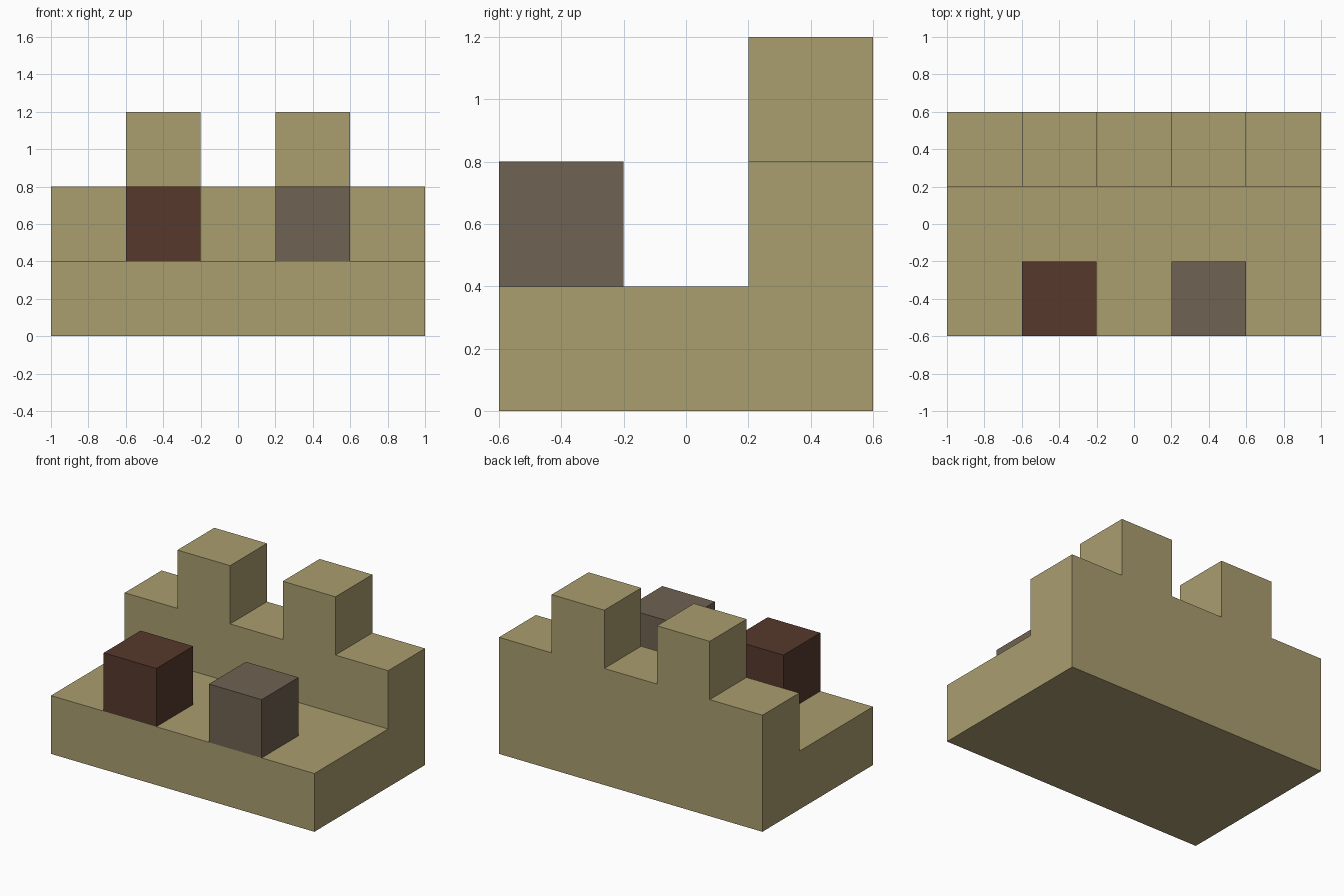
import bpy
import bmesh
from mathutils import Matrix, Vector

cube = bpy.data.objects.get("Cube")
if cube:
    bpy.data.objects.remove(cube, do_unlink=True)

UNIT = 0.4  # edge length of one building block


def make_material(name, colour):
    mat = bpy.data.materials.new(name)
    mat.use_nodes = True
    mat.diffuse_color = colour
    mat.node_tree.nodes["Principled BSDF"].inputs["Base Color"].default_value = colour
    return mat


def add_box(bm, size, centre):
    matrix = Matrix.Translation(centre) @ Matrix.Diagonal((*size, 1))
    bmesh.ops.create_cube(bm, size=1, matrix=matrix)


def finish(bm, name, mat):
    bmesh.ops.recalc_face_normals(bm, faces=bm.faces[:])
    mesh = bpy.data.meshes.new(name)
    bm.to_mesh(mesh)
    bm.free()
    mesh.materials.append(mat)
    obj = bpy.data.objects.new(name, mesh)
    bpy.context.collection.objects.link(obj)
    return obj


def cut(bm, point, normal):
    """Split the upward faces along a plane."""
    tops = [f for f in bm.faces if f.normal.z > 0.9]
    geom = tops + list({e for f in tops for e in f.edges})
    bmesh.ops.bisect_plane(bm, geom=geom, plane_co=point, plane_no=normal)
    bm.normal_update()


def raise_faces(bm, rule):
    """Extrude the upward faces chosen by a rule by one block."""
    faces = [f for f in bm.faces
             if f.normal.z > 0.9 and rule(f.calc_center_median())]
    result = bmesh.ops.extrude_face_region(bm, geom=faces)
    moved = [v for v in result["geom"] if isinstance(v, bmesh.types.BMVert)]
    bmesh.ops.translate(bm, verts=moved, vec=(0, 0, UNIT))
    for f in faces:
        if f.is_valid:
            bm.faces.remove(f)
    bm.normal_update()


sand = make_material("sand", (0.402, 0.337, 0.159, 1))
dark_brown = make_material("dark brown", (0.093, 0.040, 0.025, 1))
grey_brown = make_material("grey brown", (0.159, 0.122, 0.084, 1))

# Base slab with the rear wall and its two merlons raised from it
bm = bmesh.new()
add_box(bm, (5 * UNIT, 3 * UNIT, UNIT), (0, 0, UNIT / 2))
bm.normal_update()
cut(bm, (0, UNIT / 2, 0), (0, 1, 0))
raise_faces(bm, lambda c: c.y > UNIT / 2)
for x in (-1.5, -0.5, 0.5, 1.5):
    cut(bm, (x * UNIT, 0, 0), (1, 0, 0))
raise_faces(bm, lambda c: c.z > 1.5 * UNIT and 0.5 * UNIT < abs(c.x) < 1.5 * UNIT)
bmesh.ops.dissolve_limit(bm, angle_limit=0.01, verts=bm.verts[:], edges=bm.edges[:])
finish(bm, "base_and_battlement", sand)

# Two coloured blocks on the front edge
for name, side, mat in (("right_block", -1, dark_brown), ("left_block", 1, grey_brown)):
    bm = bmesh.new()
    add_box(bm, Vector((UNIT, UNIT, UNIT)), Vector((side, -1, 1.5)) * UNIT)
    finish(bm, name, mat)
